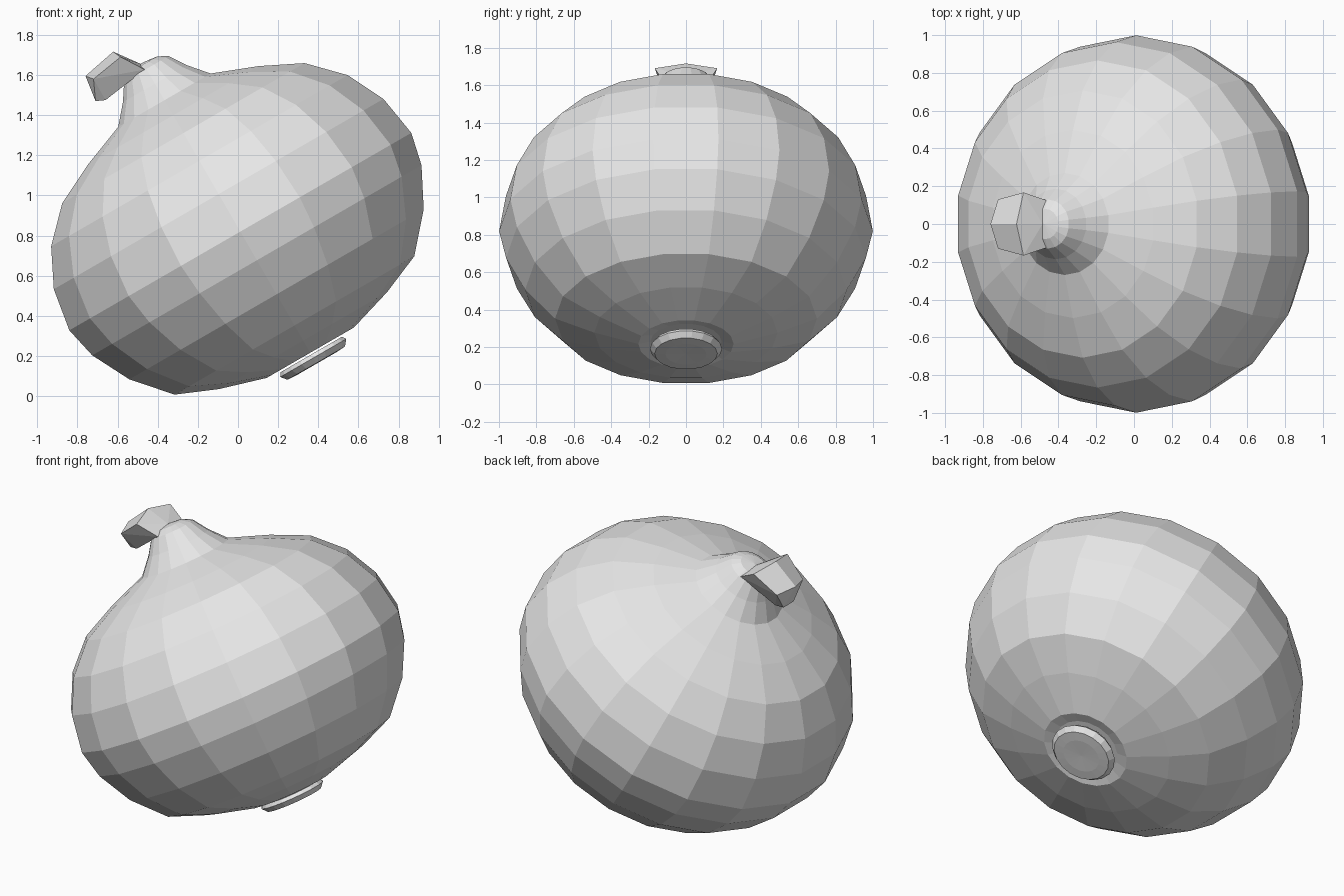
import bpy, bmesh, math
from mathutils import Vector, Matrix

cube = bpy.data.objects.get("Cube")
if cube:
    bpy.data.objects.remove(cube, do_unlink=True)

SIDES = 18
TILT = math.radians(30)
BASE = Vector((0.375, 0, 0.19))   # centre of the underside, on the tilted axis

grey = bpy.data.materials.new("light_grey")
grey.use_nodes = True
grey.diffuse_color = (0.8, 0.8, 0.8, 1)
grey.node_tree.nodes["Principled BSDF"].inputs["Base Color"].default_value = (0.8, 0.8, 0.8, 1)


def finish(name, bm):
    bmesh.ops.recalc_face_normals(bm, faces=bm.faces[:])
    mesh = bpy.data.meshes.new(name)
    bm.to_mesh(mesh)
    bm.free()
    mesh.materials.append(grey)
    obj = bpy.data.objects.new(name, mesh)
    bpy.context.collection.objects.link(obj)
    return obj


def lathe(name, profile):
    """Spin (radius, height) pairs around the tilted axis, with pole caps."""
    bm = bmesh.new()
    rings = []
    for r, h in profile:
        if r == 0:
            rings.append([bm.verts.new((0, 0, h))] * SIDES)
        else:
            angles = [math.pi / 2 + math.tau * i / SIDES for i in range(SIDES)]
            rings.append([bm.verts.new((r * math.cos(a), r * math.sin(a), h)) for a in angles])
    for low, high in zip(rings, rings[1:]):
        for i in range(SIDES):
            j = (i + 1) % SIDES
            corners = list(dict.fromkeys((low[i], low[j], high[j], high[i])))
            bm.faces.new(corners)
    bm.transform(Matrix.Translation(BASE) @ Matrix.Rotation(-TILT, 4, 'Y'))
    return finish(name, bm)


# Round bulb with a pinched neck
lathe("bulb", [
    (0, 0.045), (0.19, 0.045), (0.255, 0.03), (0.49, 0.10), (0.70, 0.187),
    (0.86, 0.366), (0.962, 0.562), (0.999, 0.727), (0.963, 0.943),
    (0.866, 1.135), (0.708, 1.294), (0.498, 1.396), (0.27, 1.483),
    (0.187, 1.578), (0.13, 1.663), (0.08, 1.69), (0, 1.70)])

# Flat root disc under the bulb
lathe("root_disc", [
    (0, 0.02), (0.18, 0.02), (0.193, 0), (0.168, -0.03), (0.11, -0.033), (0, -0.03)])

# Stubby bent stem: one half of its corners, mirrored across the middle
half = [
    (-0.484, 0, 1.655), (-0.465, 0.126, 1.627), (-0.54, 0.09, 1.575),
    (-0.622, 0, 1.716), (-0.585, 0.167, 1.69),
    (-0.76, 0, 1.595), (-0.72, 0.13, 1.58),
    (-0.71, 0.05, 1.47), (-0.66, 0.06, 1.475)]
bm = bmesh.new()
for x, y, z in half:
    for side in ((1, -1) if y else (1,)):
        bm.verts.new((x, side * y, z))
bmesh.ops.convex_hull(bm, input=bm.verts[:])
bmesh.ops.dissolve_limit(bm, angle_limit=math.radians(3), verts=bm.verts[:], edges=bm.edges[:])
finish("stem", bm)
